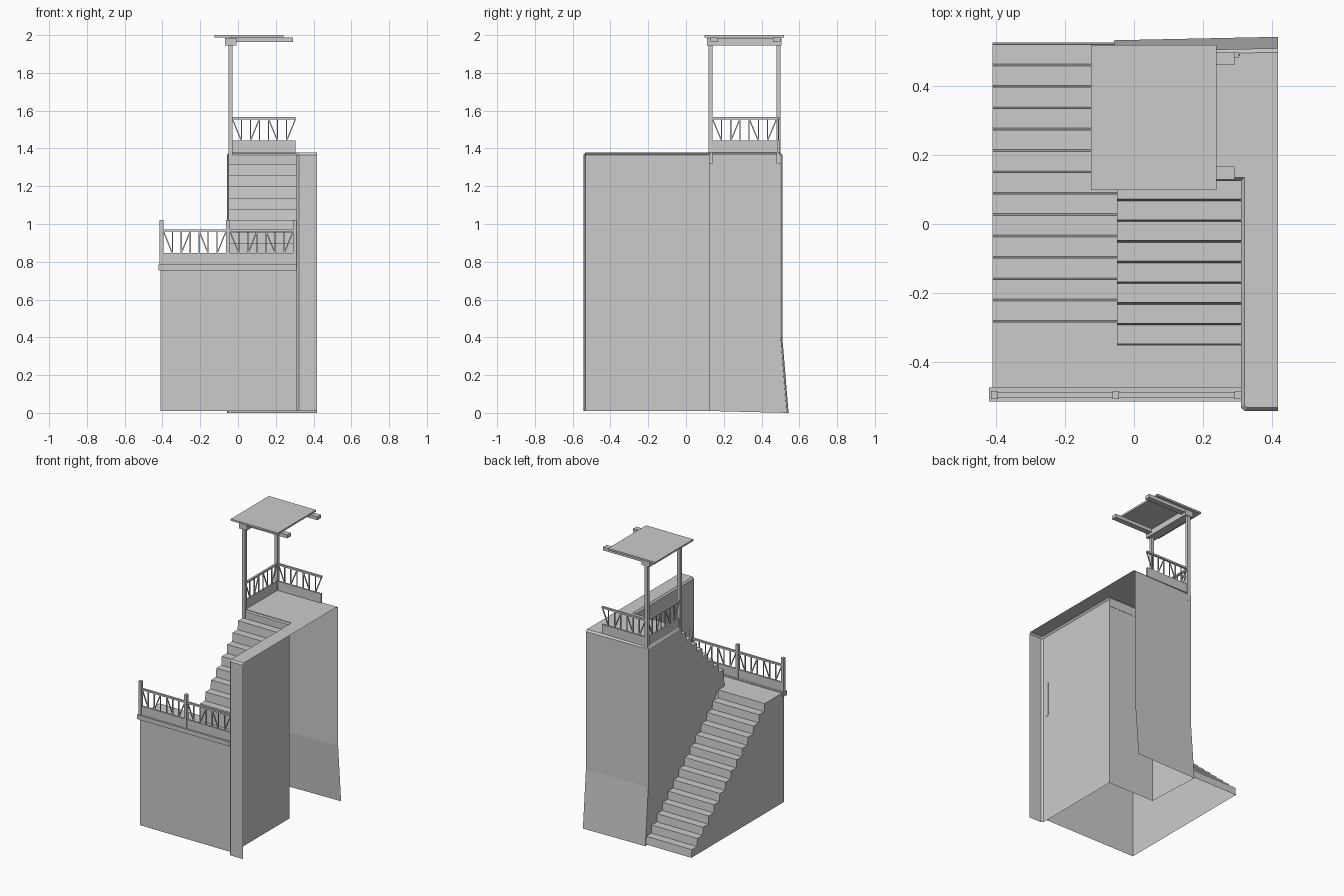
import bpy, bmesh
from mathutils import Vector

if "Cube" in bpy.data.objects:
    bpy.data.objects.remove(bpy.data.objects["Cube"])


def finish(name, bm, recalc=False):
    if recalc:
        bmesh.ops.recalc_face_normals(bm, faces=bm.faces)
    me = bpy.data.meshes.new(name)
    bm.to_mesh(me)
    bm.free()
    ob = bpy.data.objects.new(name, me)
    bpy.context.collection.objects.link(ob)
    return ob


def add_beam(bm, a, b, w, h):
    """Box of section w x h running from a to b."""
    a, b = Vector(a), Vector(b)
    d = (b - a).normalized()
    ref = Vector((0, 1, 0)) if abs(d.z) > 0.99 else Vector((0, 0, 1))
    s = d.cross(ref).normalized() * w / 2
    u = s.cross(d).normalized() * h / 2
    r = [[bm.verts.new(p + i * s + j * u) for i, j in ((-1, -1), (1, -1), (1, 1), (-1, 1))]
         for p in (a, b)]
    faces = [bm.faces.new(r[0]), bm.faces.new(r[1][::-1])]
    for k in range(4):
        n = (k + 1) % 4
        faces.append(bm.faces.new((r[0][n], r[0][k], r[1][k], r[1][n])))
    bmesh.ops.recalc_face_normals(bm, faces=faces)


def box(name, x, y, z):
    bm = bmesh.new()
    add_beam(bm, (x[0], sum(y) / 2, sum(z) / 2), (x[1], sum(y) / 2, sum(z) / 2),
             y[1] - y[0], z[1] - z[0])
    return finish(name, bm)


def ribbon(name, profile, x0, x1):
    """Open sheet: (y, z) profile swept along x, facing up and out."""
    bm = bmesh.new()
    a = [bm.verts.new((x0, y, z)) for y, z in profile]
    b = [bm.verts.new((x1, y, z)) for y, z in profile]
    for i in range(len(profile) - 1):
        bm.faces.new((a[i], b[i], b[i + 1], a[i + 1]))
    return finish(name, bm)


def side_panel(name, profile, x):
    bm = bmesh.new()
    f = bm.faces.new([bm.verts.new((x, y, z)) for y, z in profile])
    f.normal_update()
    if f.normal.x > 0:
        f.normal_flip()
    return finish(name, bm)


def railing(name, p0, p1, z, cells=7):
    """Skirting board, top rail, uprights and alternating braces."""
    p0, p1 = Vector((*p0, z)), Vector((*p1, z))
    up = Vector((0, 0, 1))
    bm = bmesh.new()
    add_beam(bm, p0 + up * .03, p1 + up * .03, .012, .065)
    add_beam(bm, p0 + up * .18, p1 + up * .18, .014, .012)
    for i in range(cells):
        a, b = p0.lerp(p1, i / cells), p0.lerp(p1, (i + 1) / cells)
        if i:
            add_beam(bm, a + up * .06, a + up * .18, .006, .006)
        if i % 2 == 0:
            lo, hi = (b, a) if i % 4 == 0 else (a, b)
            add_beam(bm, hi + up * .177, lo + up * .06, .006, .006)
    return finish(name, bm)


L, M, R = -.41, -.05, .31      # left, middle and right planes of the stairs
LAND, TOP, FRONT = .78, 1.378, -.50

# Lower flight with half of the front wall and landing
lower = [(FRONT, .01), (FRONT, LAND)]
rise = (LAND - .01) / 14
for k in range(14):
    y = -.285 + .062 * k
    lower += [(y, LAND - rise * k), (y + .005, LAND - rise * (k + 1))]
ribbon("lower_stairs", lower, L, M)
side_panel("lower_stairs_side", lower, L)

# Upper flight with the other half of the landing
steps = []
for k in range(9):
    y = -.353 + .06 * k
    z = TOP - .06 * (8 - k)
    steps += [(y, LAND if k == 0 else z - .06), (y + .005, z)]
ribbon("upper_stairs", [(FRONT, .01), (FRONT, LAND)] + steps, M, R)
side_panel("upper_stairs_side", steps + [(.135, .25), (-.285, LAND)], M)

# Tower shell, open on the right, with a chamfered top and flared back
bm = bmesh.new()
plan = [(.418, -.543), (.322, -.543), (R, -.533), (R, .125),
        (M, .125), (M - .008, .50), (.418, .51)]
base = [(x, y + (.033 if i > 4 else 0), 0 if i > 4 else .01) for i, (x, y) in enumerate(plan)]
waist = [(x, y, .40) for x, y in plan]
brow = [(x, y, TOP - .012) for x, y in plan]
cap = [(.418, -.533), (.327, -.533), (.32, -.525), (.32, .135),
       (M + .004, .135), (M + .004, .49), (.418, .498)]
rings = [[bm.verts.new(p) for p in ring]
         for ring in (base, waist, brow, [(x, y, TOP) for x, y in cap])]
for lo, hi in zip(rings, rings[1:]):
    for i in range(len(plan) - 1):
        bm.faces.new((lo[i + 1], lo[i], hi[i], hi[i + 1]))
bm.faces.new(rings[-1][::-1])
finish("tower_shell", bm, True)

# Landing ledge, posts and railings
box("landing_ledge", (-.42, R), (-.515, -.475), (.755, .785))
for i, x in enumerate((-.405, -.053, .302)):
    box(f"landing_post_{i}", (x - .01, x + .01), (-.507, -.485), (LAND, 1.02))
railing("landing_railing_left", (-.395, -.496), (-.063, -.496), .785)
railing("landing_railing_right", (-.043, -.496), (.292, -.496), .785)

# Lookout railings
railing("lookout_railing_back", (-.03, .49), (.305, .49), 1.38)
railing("lookout_railing_side", (-.04, .14), (-.04, .48), 1.38)

# Canopy posts, beams and roof
for i, y in enumerate((.13, .49)):
    box(f"canopy_post_{i}", (-.051, -.029), (y - .011, y + .011), (1.32, 1.95))
box("canopy_cross_beam", (-.07, -.008), (.11, .505), (1.945, 1.985))
for i, y in enumerate((.148, .48)):
    box(f"canopy_arm_{i}", (-.04, .292), (y - .019, y + .019), (1.964, 1.988))
box("canopy_roof", (-.125, .24), (.098, .52), (1.988, 2.0))
